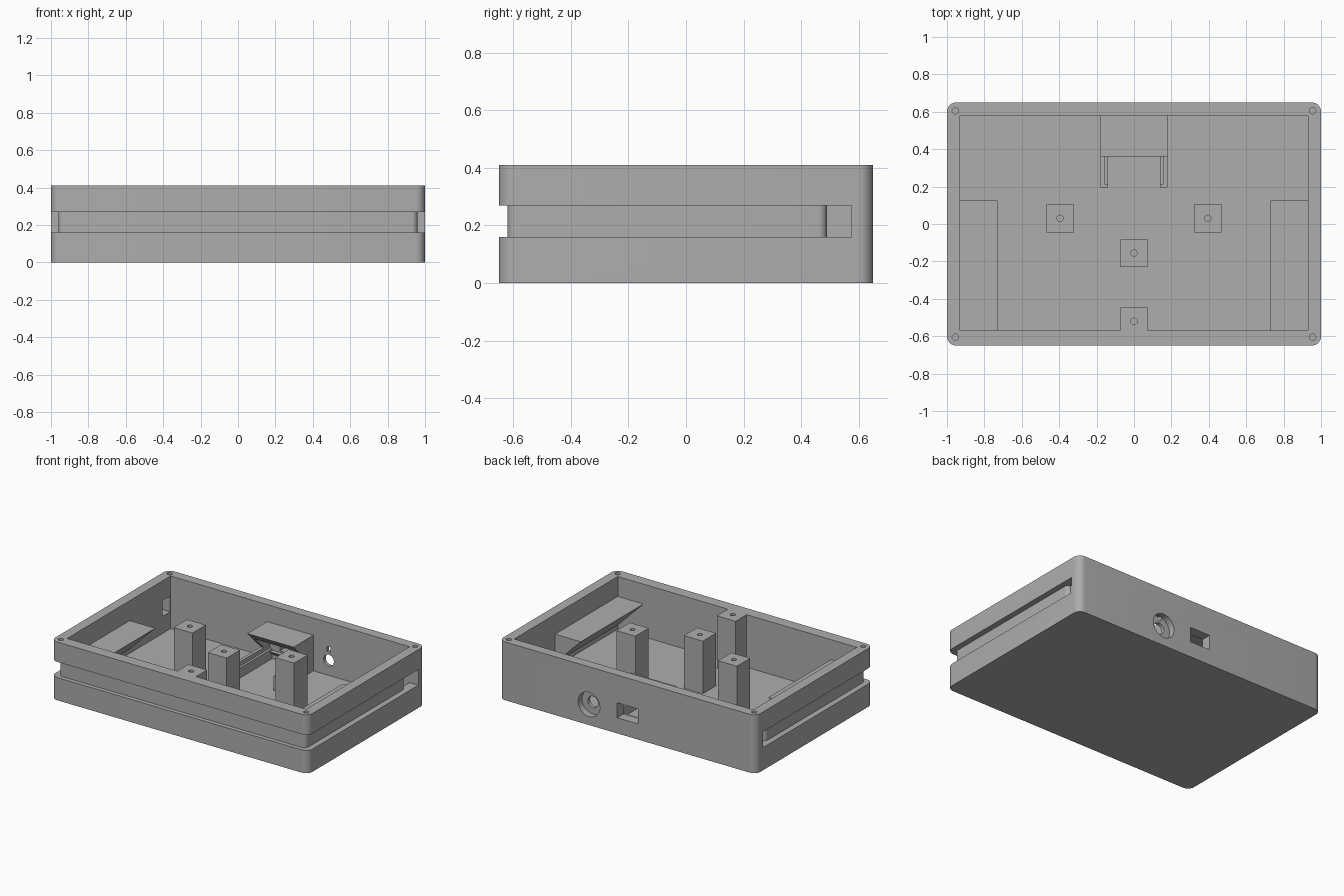
import bpy, bmesh, math
from mathutils import Vector

if "Cube" in bpy.data.objects:
    bpy.data.objects.remove(bpy.data.objects["Cube"])

GREY = (0.42, 0.42, 0.42, 1)
mat = bpy.data.materials.new("plain grey")
mat.use_nodes = True
mat.diffuse_color = GREY
mat.node_tree.nodes["Principled BSDF"].inputs["Base Color"].default_value = GREY

HEIGHT, FLOOR = 0.41, 0.04
IN_X, FRONT, BACK = 0.93, -0.57, 0.58      # inner faces of the walls
SLOT_LOW, SLOT_HIGH = 0.16, 0.27


def prism(name, outline, axis, low, high):
    """Extrude a 2D outline along an axis."""
    place = {"x": lambda u, v: Vector((low, u, v)),
             "y": lambda u, v: Vector((u, low, v)),
             "z": lambda u, v: Vector((u, v, low))}[axis]
    step = Vector([(high - low) * (a == axis) for a in "xyz"])
    bm = bmesh.new()
    face = bm.faces.new([bm.verts.new(place(u, v)) for u, v in outline])
    top = bmesh.ops.extrude_face_region(bm, geom=[face])["geom"]
    bmesh.ops.translate(bm, vec=step, verts=[g for g in top if isinstance(g, bmesh.types.BMVert)])
    bmesh.ops.recalc_face_normals(bm, faces=bm.faces)
    mesh = bpy.data.meshes.new(name)
    bm.to_mesh(mesh)
    bm.free()
    mesh.materials.append(mat)
    obj = bpy.data.objects.new(name, mesh)
    bpy.context.collection.objects.link(obj)
    return obj


def rounded(x0, x1, y0, y1, r, steps=8):
    """Outline of a rectangle with round corners."""
    centres = [(x1 - r, y1 - r), (x0 + r, y1 - r), (x0 + r, y0 + r), (x1 - r, y0 + r)]
    return [(cx + r * math.cos(a), cy + r * math.sin(a))
            for k, (cx, cy) in enumerate(centres)
            for a in [math.pi / 2 * (k + i / steps) for i in range(steps + 1)]]


def box(name, x0, x1, y0, y1, z0, z1):
    return prism(name, [(x0, y0), (x1, y0), (x1, y1), (x0, y1)], "z", z0, z1)


def rod(name, u, v, r, axis, low, high, n=32):
    ring = [(u + r * math.cos(math.tau * i / n), v + r * math.sin(math.tau * i / n)) for i in range(n)]
    return prism(name, ring, axis, low, high)


def cut(obj, *cutters):
    """Subtract the cutters, bake the result and drop the cutters."""
    for c in cutters:
        c.hide_render = True
        m = obj.modifiers.new("cut", "BOOLEAN")
        m.operation, m.solver, m.object = "DIFFERENCE", "EXACT", c
    bpy.context.view_layer.update()
    graph = bpy.context.evaluated_depsgraph_get()
    baked = bpy.data.meshes.new_from_object(obj.evaluated_get(graph))
    obj.modifiers.clear()
    obj.data = baked
    for c in cutters:
        bpy.data.objects.remove(c)
    return obj


# Open case with round corners
case = prism("case", rounded(-1, 1, -0.65, 0.65, 0.05), "z", 0, HEIGHT)
cut(case, box("cavity", -IN_X, IN_X, FRONT, BACK, FLOOR, 0.6))

# Groove round the front and sides, open to the inside at its back ends
groove = box("groove", -1.2, 1.2, -0.9, 0.575, SLOT_LOW, SLOT_HIGH)
core = prism("groove_core", rounded(-0.96, 0.96, -0.62, 0.49, 0.03), "z", 0.1, 0.35)
cut(case, cut(groove, core))

# Screw holes in the rim
cut(case, *[rod("screw_hole", x, y, 0.017, "z", 0.31, 0.5)
            for x in (-0.955, 0.955) for y in (-0.605, 0.605)])

# Button recess, its through hole and key slot, and the plug opening
cut(case, rod("recess", 0.3, 0.145, 0.085, "y", 0.605, 0.8))
cut(case, rod("button_hole", 0.3, 0.145, 0.04, "y", 0.5, 0.8),
    box("key_slot", 0.285, 0.315, 0.5, 0.615, 0.205, 0.24),
    box("plug_opening", -0.08, 0.08, 0.5, 0.8, 0.11, 0.215))

# Square posts with a pilot hole each
for name, x, y, y0 in (("right_post", -0.395, 0.03, -0.045), ("left_post", 0.395, 0.03, -0.045),
                       ("middle_post", 0, -0.155, -0.23), ("front_post", 0, -0.52, FRONT)):
    post = box(name, x - 0.073, x + 0.073, y0, y + 0.073, FLOOR, HEIGHT)
    cut(post, rod("pilot_hole", x, y, 0.017, "z", 0.25, 0.5))

# Side shelves with sloping undersides
for name, s in (("left_shelf", 1), ("right_shelf", -1)):
    prism(name, [(s * IN_X, 0.07), (s * 0.73, SLOT_HIGH), (s * IN_X, SLOT_HIGH)], "y", FRONT, 0.125)

# Hollow sloping bracket on the back wall, with two stepped rails
bracket = prism("board_bracket", [(BACK, 0.07), (0.36, 0.29), (BACK, 0.29)], "x", -0.18, 0.18)
cut(bracket, box("board_space", -0.158, 0.158, 0.3, 0.7, 0.1, 0.235))
for name, s in (("left_rail", 1), ("right_rail", -1)):
    a, b = sorted((s * 0.14, s * 0.18))
    rail = box(name, a, b, 0.195, BACK, FLOOR, 0.14)
    c, d = sorted((s * 0.1, s * 0.157))
    cut(rail, box("board_step", c, d, 0.215, 0.7, 0.11, 0.3))

# Smooth the round corners, keep the edges crisp
bpy.ops.object.select_all(action="DESELECT")
case.select_set(True)
bpy.context.view_layer.objects.active = case
bpy.ops.object.shade_smooth_by_angle(angle=math.radians(30))
